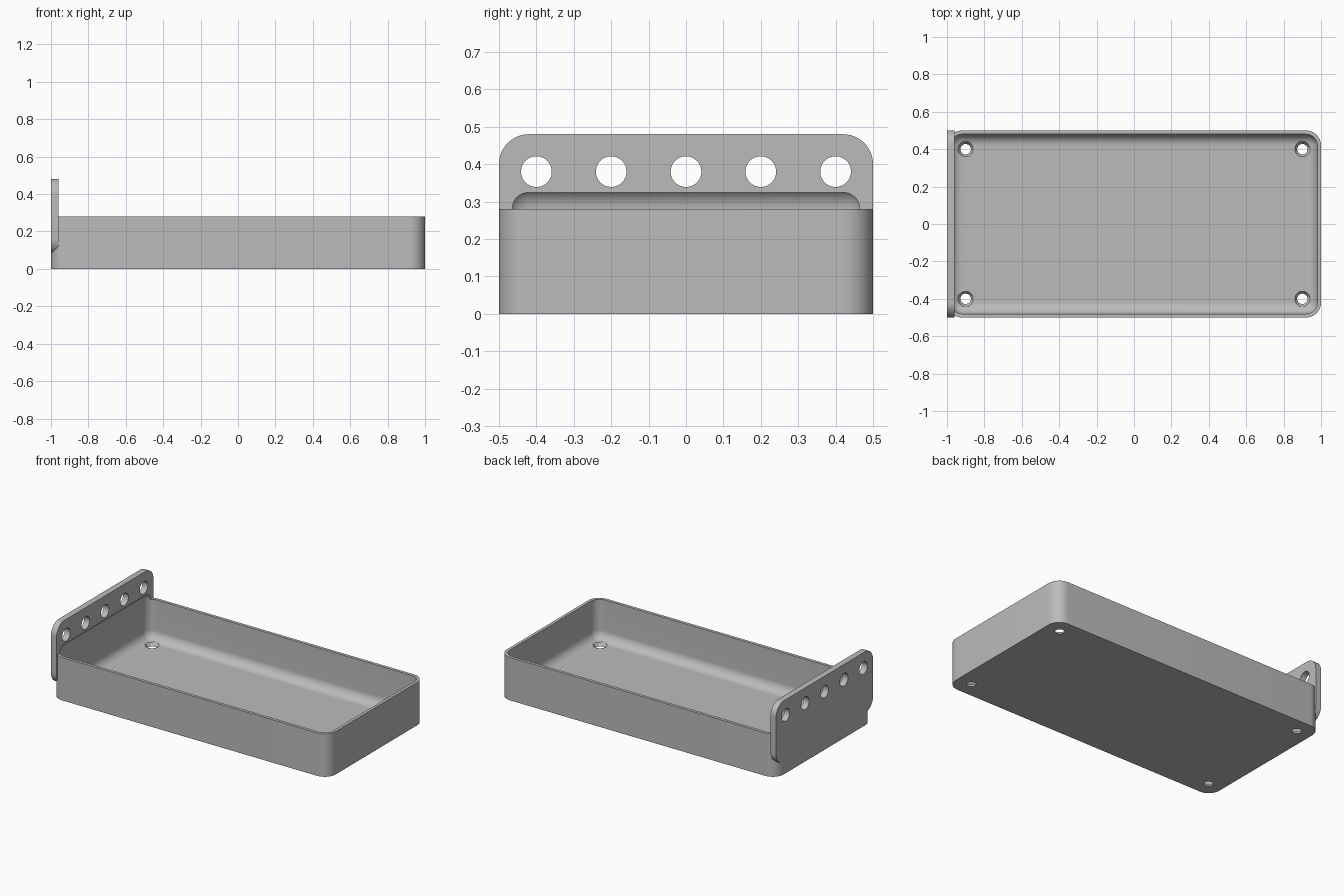
import bpy
import bmesh
from math import radians
from mathutils import Matrix, Vector

old = bpy.data.objects.get("Cube")
if old:
    bpy.data.objects.remove(old, do_unlink=True)

grey = bpy.data.materials.new("warm_free_grey")
grey.name = "plain grey"
grey.use_nodes = True
colour = (0.5, 0.5, 0.5, 1)
grey.diffuse_color = colour
grey.node_tree.nodes["Principled BSDF"].inputs["Base Color"].default_value = colour


def add_object(name, bm):
    mesh = bpy.data.meshes.new(name)
    bmesh.ops.recalc_face_normals(bm, faces=bm.faces)
    bm.to_mesh(mesh)
    bm.free()
    mesh.materials.append(grey)
    obj = bpy.data.objects.new(name, mesh)
    bpy.context.collection.objects.link(obj)
    return obj


def rounded_box(name, low, high, radius, axis=None):
    """Box with edges along one axis rounded, or all edges if axis is None."""
    low, high = Vector(low), Vector(high)
    bm = bmesh.new()
    bmesh.ops.create_cube(bm, size=1)
    bmesh.ops.scale(bm, vec=high - low, verts=bm.verts)
    bmesh.ops.translate(bm, vec=(low + high) / 2, verts=bm.verts)
    edges = [e for e in bm.edges if axis is None
             or abs(e.verts[0].co[axis] - e.verts[1].co[axis]) > 0.01]
    bmesh.ops.bevel(bm, geom=edges, offset=radius, segments=12,
                    profile=0.5, affect='EDGES')
    return add_object(name, bm)


def drill(name, centre, r_low, r_high, depth, turn=Matrix()):
    """Round or tapered hole cutter."""
    bm = bmesh.new()
    bmesh.ops.create_cone(bm, cap_ends=True, segments=48, radius1=r_low,
                          radius2=r_high, depth=depth,
                          matrix=Matrix.Translation(centre) @ turn)
    return add_object(name, bm)


def combine(target, tool, operation):
    mod = target.modifiers.new("combine", 'BOOLEAN')
    mod.operation = operation
    mod.solver = 'EXACT'
    mod.object = tool
    graph = bpy.context.evaluated_depsgraph_get()
    mesh = bpy.data.meshes.new_from_object(target.evaluated_get(graph))
    target.modifiers.clear()
    target.data = mesh
    bpy.data.objects.remove(tool, do_unlink=True)


# Tray body with upright end plate
tray = rounded_box("tray", (-1, -0.5, 0), (1, 0.5, 0.28), 0.08, axis=2)
plate = rounded_box("end_plate", (-1, -0.5, 0.08), (-0.96, 0.5, 0.48), 0.08, axis=0)
combine(tray, plate, 'UNION')

# Hollow interior, which also scoops into the lower part of the plate
cavity = rounded_box("cavity", (-0.98, -0.48, 0.02), (0.98, 0.48, 0.34), 0.06)
combine(tray, cavity, 'DIFFERENCE')

# Row of holes through the plate
sideways = Matrix.Rotation(radians(90), 4, 'Y')
for i in range(-2, 3):
    hole = drill("plate_hole", (-0.98, i * 0.2, 0.38), 0.041, 0.041, 0.2, sideways)
    combine(tray, hole, 'DIFFERENCE')

# Countersunk screw holes in the floor
for x in (-0.9, 0.9):
    for y in (-0.4, 0.4):
        hole = drill("screw_hole", (x, y, 0.01), 0.015, 0.053, 0.06)
        combine(tray, hole, 'DIFFERENCE')

# Smooth rounded corners, sharp rims
bpy.ops.object.select_all(action='DESELECT')
tray.select_set(True)
bpy.context.view_layer.objects.active = tray
bpy.ops.object.shade_smooth_by_angle(angle=radians(30))
